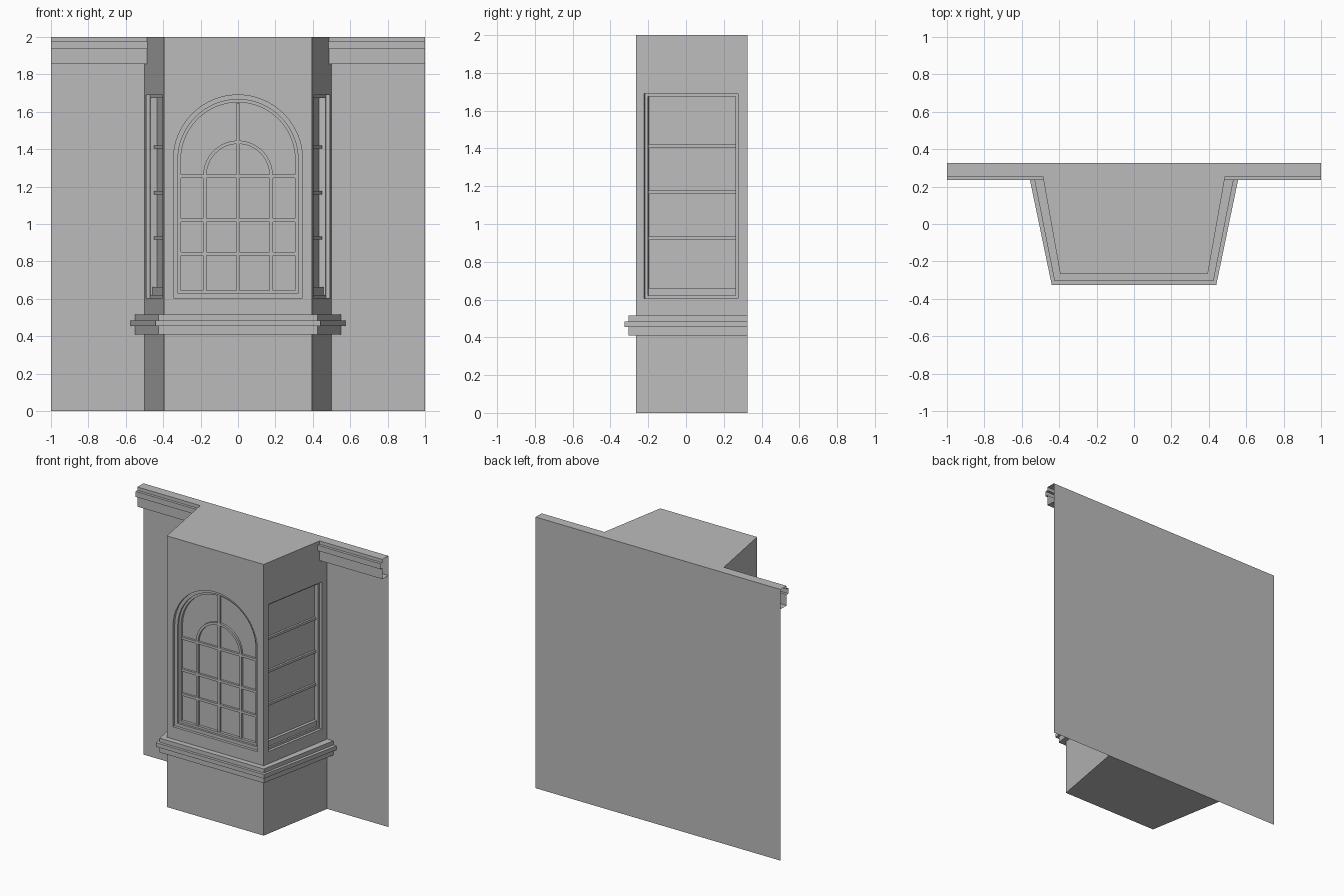
import bpy
import bmesh
from math import sin, cos, pi
from mathutils import Vector

cube = bpy.data.objects.get("Cube")
if cube:
    bpy.data.objects.remove(cube, do_unlink=True)

stone = bpy.data.materials.new("plain_grey")
stone.use_nodes = True
GREY = (0.5, 0.5, 0.5, 1)
stone.diffuse_color = GREY
stone.node_tree.nodes["Principled BSDF"].inputs["Base Color"].default_value = GREY

BACK, FRONT = 0.325, -0.265      # wall plane and bay front, in y
X_FRONT, X_BACK = 0.395, 0.5     # bay half widths
HEIGHT = 2.0


def finish(name, bm, fix_normals=True):
    if fix_normals:
        bmesh.ops.recalc_face_normals(bm, faces=bm.faces)
    mesh = bpy.data.meshes.new(name)
    bm.to_mesh(mesh)
    bm.free()
    mesh.materials.append(stone)
    ob = bpy.data.objects.new(name, mesh)
    bpy.context.collection.objects.link(ob)
    return ob


def loft(name, rows):
    """Open sheet of quads through rows of points."""
    bm = bmesh.new()
    grid = [[bm.verts.new(p) for p in row] for row in rows]
    for a, b in zip(grid, grid[1:]):
        for i in range(len(a) - 1):
            bm.faces.new((a[i], a[i + 1], b[i + 1], b[i]))
    return finish(name, bm, False)


def prism(name, low, high):
    """Closed solid between two matching outlines."""
    bm = bmesh.new()
    a = [bm.verts.new(p) for p in low]
    b = [bm.verts.new(p) for p in high]
    bm.faces.new(a)
    bm.faces.new(b)
    for i in range(len(a)):
        j = (i + 1) % len(a)
        bm.faces.new((a[i], a[j], b[j], b[i]))
    return finish(name, bm)


def bay_x(y):
    return X_FRONT + (X_BACK - X_FRONT) * (y - FRONT) / (BACK - FRONT)


class Side:
    """One face of the bay: origin, direction along it, outward normal."""

    def __init__(self, origin, along, out):
        self.o, self.u = Vector(origin), Vector(along).normalized()
        self.n = Vector(out).normalized()

    def solid(self, name, outline, d0, d1):
        def at(depth):
            return [self.o + self.u * u - self.n * depth + Vector((0, 0, z))
                    for u, z in outline]
        return prism(name, at(d0), at(d1))


def arc(radius, zc, steps=32):
    return [(radius * cos(pi * i / steps), zc + radius * sin(pi * i / steps))
            for i in range(steps + 1)]


def rect(u0, u1, z0, z1):
    return [(u0, z0), (u1, z0), (u1, z1), (u0, z1)]


def arched(inset):
    w = 0.345 - inset
    return [(-w, 0.605 + inset), (w, 0.605 + inset)] + arc(w, 1.345)


def square(inset):
    w = 0.252 - inset
    return rect(-w, w, 0.605 + inset, 1.69 - inset)


run = Vector((X_BACK - X_FRONT, BACK - FRONT, 0))
MID_Y = 0.027
front = Side((0, FRONT, 0), (1, 0, 0), (0, -1, 0))
left = Side((bay_x(MID_Y), MID_Y, 0), run, (run.y, -run.x, 0))
right = Side((-bay_x(MID_Y), MID_Y, 0), (-run.x, run.y, 0), (-run.y, -run.x, 0))
GLASS = 0.055

# Bay body with stepped window recesses
plan = [(-X_FRONT, FRONT), (X_FRONT, FRONT), (X_BACK, BACK), (-X_BACK, BACK)]
bay = prism("bay_body", [(x, y, 0) for x, y in plan], [(x, y, HEIGHT) for x, y in plan])
cutters = []
for side, shape, steps in (
        (front, arched, ((0, 0.02), (0.024, 0.035), (0.04, GLASS))),
        (left, square, ((0, 0.02), (0.016, GLASS))),
        (right, square, ((0, 0.02), (0.016, GLASS)))):
    for inset, depth in steps:
        cutter = side.solid("window_cutter", shape(inset), -0.05, depth)
        cutter.hide_render = True
        mod = bay.modifiers.new("recess", "BOOLEAN")
        mod.object, mod.operation, mod.solver = cutter, "DIFFERENCE", "EXACT"
        cutters.append(cutter)
graph = bpy.context.evaluated_depsgraph_get()
carved = bpy.data.meshes.new_from_object(bay.evaluated_get(graph))
bay.modifiers.clear()
bay.data = carved
for cutter in cutters:
    bpy.data.objects.remove(cutter, do_unlink=True)

# The wall closes the bay, so its own back is dropped
bm = bmesh.new()
bm.from_mesh(carved)
hidden = [f for f in bm.faces if f.calc_center_median().y > BACK - 0.001]
bmesh.ops.delete(bm, geom=hidden, context="FACES")
bm.to_mesh(carved)
bm.free()

# Back wall
loft("back_wall", [[(-1, BACK, 0), (1, BACK, 0)], [(-1, BACK, HEIGHT), (1, BACK, HEIGHT)]])

# Front window bars
BAR = 0.009
BAR_FRONT = 0.04
for z in (0.84, 1.02, 1.255):
    front.solid("front_window_rail", rect(-0.305, 0.305, z - BAR, z + BAR), GLASS, BAR_FRONT)
for x, top in ((-0.177, 1.26), (0, 1.648), (0.177, 1.26)):
    front.solid("front_window_bar", rect(x - BAR, x + BAR, 0.645, top), GLASS, BAR_FRONT)
ring = arc(0.186, 1.26) + arc(0.168, 1.26)[::-1]
front.solid("front_window_small_arch", ring, GLASS, BAR_FRONT)

# Side window bars and bottom rails
for label, side in (("left", left), ("right", right)):
    for z in (0.925, 1.168, 1.412):
        side.solid(label + "_window_rail", rect(-0.236, 0.236, z - BAR, z + BAR),
                   GLASS, BAR_FRONT)
    side.solid(label + "_window_bottom_rail", rect(-0.236, 0.236, 0.621, 0.662),
               GLASS, 0.033)

# Sill moulding wrapped around the bay
sill = [(0, 0.515), (0.04, 0.515), (0.04, 0.485), (0.06, 0.485),
        (0.06, 0.455), (0.04, 0.455), (0.04, 0.41), (0, 0.41)]
rows = []
for off, z in sill:
    xf, xb, yf = X_FRONT + 0.75 * off, X_BACK + 1.25 * off, FRONT - off
    rows.append([(-xb, BACK, z), (-xf, yf, z), (xf, yf, z), (xb, BACK, z)])
loft("sill_moulding", rows[::-1])

# Cornices on the wall, meeting the slanted bay sides
cornice = [(BACK, HEIGHT), (0.255, HEIGHT), (0.255, 1.975), (0.235, 1.975),
           (0.235, 1.935), (0.255, 1.935), (0.255, 1.855), (BACK, 1.855)]
for label, s in (("left", 1), ("right", -1)):
    ends = [[(s * bay_x(y), y, z), (s, y, z)][::s] for y, z in cornice]
    loft(label + "_cornice", ends[::-1])
